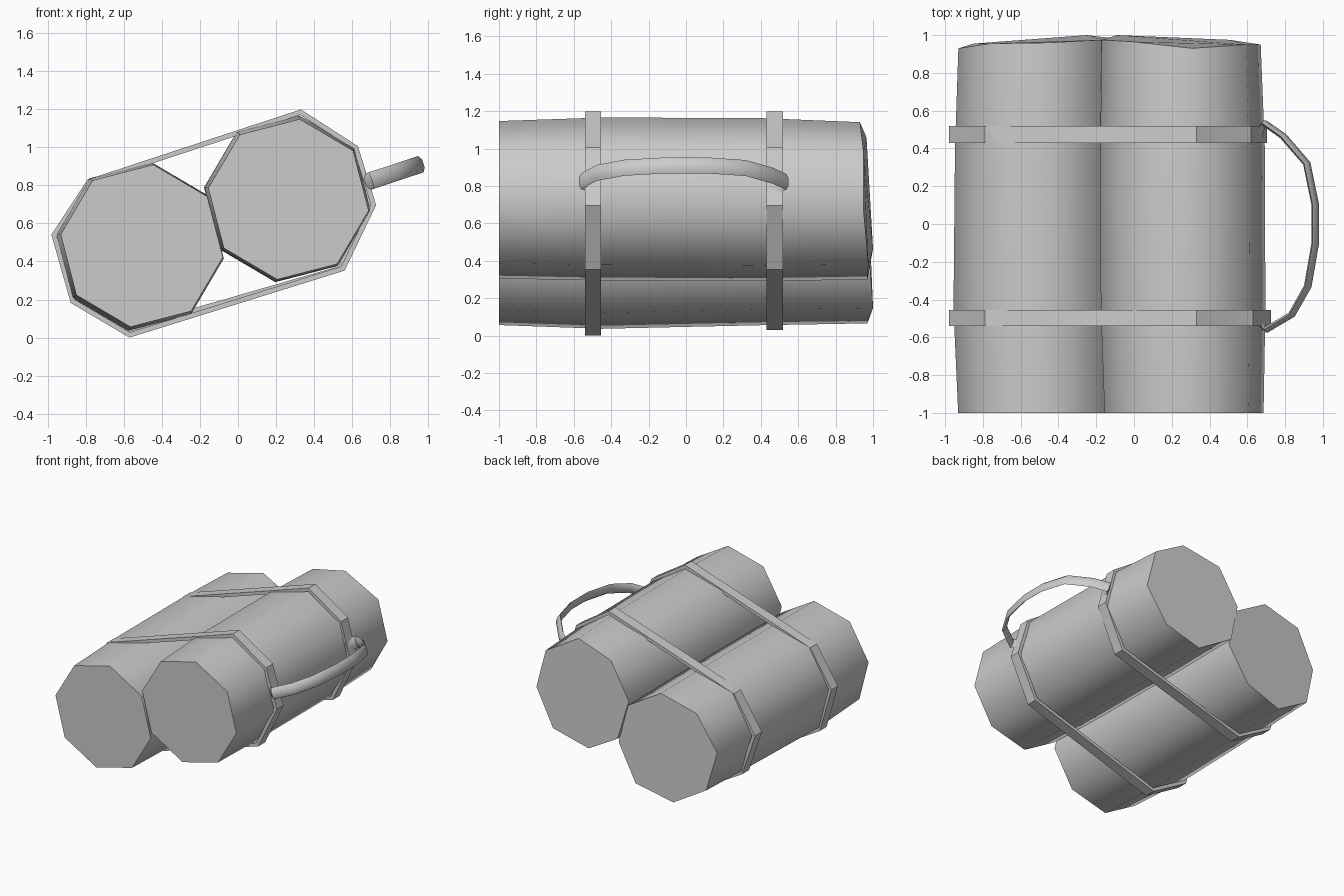
import bpy, bmesh, math
from mathutils import Vector

if "Cube" in bpy.data.objects:
    bpy.data.objects.remove(bpy.data.objects["Cube"], do_unlink=True)

grey = bpy.data.materials.new("plain grey")
grey.use_nodes = True
grey.diffuse_color = (0.6, 0.6, 0.6, 1)
grey.node_tree.nodes["Principled BSDF"].inputs["Base Color"].default_value = (0.6, 0.6, 0.6, 1)


def loft(name, rings, wrap=False, smooth_angle=None):
    """Skin equal-length rings; cap the ends, or join last to first when wrapped."""
    bm = bmesh.new()
    loops = [[bm.verts.new(p) for p in ring] for ring in rings]
    n = len(loops[0])
    pairs = list(zip(loops, loops[1:]))
    if wrap:
        pairs.append((loops[-1], loops[0]))
    for a, b in pairs:
        for i in range(n):
            j = (i + 1) % n
            bm.faces.new((a[i], a[j], b[j], b[i]))
    if not wrap:
        for loop in (loops[0], loops[-1]):
            bm.faces.new(loop)
    bmesh.ops.recalc_face_normals(bm, faces=bm.faces)
    mesh = bpy.data.meshes.new(name)
    bm.to_mesh(mesh)
    bm.free()
    mesh.materials.append(grey)
    obj = bpy.data.objects.new(name, mesh)
    bpy.context.collection.objects.link(obj)
    if smooth_angle:
        bpy.ops.object.select_all(action='DESELECT')
        obj.select_set(True)
        bpy.context.view_layer.objects.active = obj
        bpy.ops.object.shade_smooth_by_angle(angle=math.radians(smooth_angle))
    return obj


# Eight-sided rolls: sections are (y, centre x, centre z, radius)
def roll(name, sections, back_edge):
    rings = []
    for k, (y, cx, cz, r) in enumerate(sections):
        ring = []
        for i in range(8):
            a = math.radians(172 - 45 * i)
            yy = back_edge[i] if k == len(sections) - 1 else y
            ring.append((cx + r * math.cos(a), yy, cz + r * math.sin(a)))
        rings.append(ring)
    loft(name, rings, smooth_angle=60)


roll("lower_roll",
     [(-1, -0.505, 0.482, 0.43), (-0.45, -0.515, 0.477, 0.445),
      (0.4, -0.515, 0.488, 0.437), (0.95, -0.507, 0.488, 0.427)],
     (0.93, 0.955, 0.96, 0.975, 0.98, 1.0, 0.97, 0.955))
roll("upper_roll",
     [(-1, 0.265, 0.726, 0.425), (-0.45, 0.26, 0.73, 0.44),
      (0.4, 0.257, 0.727, 0.44), (0.95, 0.25, 0.72, 0.425)],
     (0.975, 0.965, 0.93, 0.95, 0.95, 0.975, 0.97, 1.0))


# Straps: flat bands around both rolls
def inset(points, d):
    out = []
    for i, p in enumerate(points):
        e1 = (p - points[i - 1]).normalized()
        e2 = (points[(i + 1) % len(points)] - p).normalized()
        n1, n2 = Vector((e1.y, -e1.x)), Vector((e2.y, -e2.x))
        m = (n1 + n2).normalized()
        out.append(p + m * d / m.dot(n1))
    return out


def strap(name, y0, y1, outline):
    outer = [Vector(p) for p in outline]
    inner = inset(outer, 0.026)
    rings = [[(p.x, y, p.y) for p in pts]
             for pts, y in ((outer, y0), (outer, y1), (inner, y1), (inner, y0))]
    loft(name, rings, wrap=True)


top = [(-0.98, 0.54), (-0.79, 0.83), (0.33, 1.198)]
strap("front_strap", -0.54, -0.455, top + [
    (0.63, 1.005), (0.725, 0.695), (0.56, 0.352), (-0.57, 0.0), (-0.878, 0.182)])
strap("back_strap", 0.43, 0.518, top + [
    (0.62, 1.005), (0.705, 0.695), (0.545, 0.352), (-0.57, 0.03), (-0.865, 0.2)])

# Handle: flattened tube bowed out in a plane tilted along the strap side
tilt = 0.33
out_dir = Vector((1, 0, tilt)).normalized()
up_dir = Vector((-tilt, 0, 1)).normalized()
path = [Vector((x, y, 0.818 + (x - 0.68) * tilt)) for x, y in (
    (0.655, 0.43), (0.665, 0.49), (0.69, 0.535), (0.79, 0.465), (0.915, 0.32),
    (0.96, 0.1), (0.96, -0.1), (0.92, -0.33), (0.835, -0.48), (0.70, -0.56),
    (0.672, -0.525))]
rings = []
for i, p in enumerate(path):
    before, after = path[max(i - 1, 0)], path[min(i + 1, len(path) - 1)]
    side = (after - before).normalized().cross(up_dir)
    rings.append([p + up_dir * 0.045 * math.cos(a) + side * 0.016 * math.sin(a)
                  for a in (math.tau * k / 6 for k in range(6))])
loft("carry_handle", rings, smooth_angle=60)
